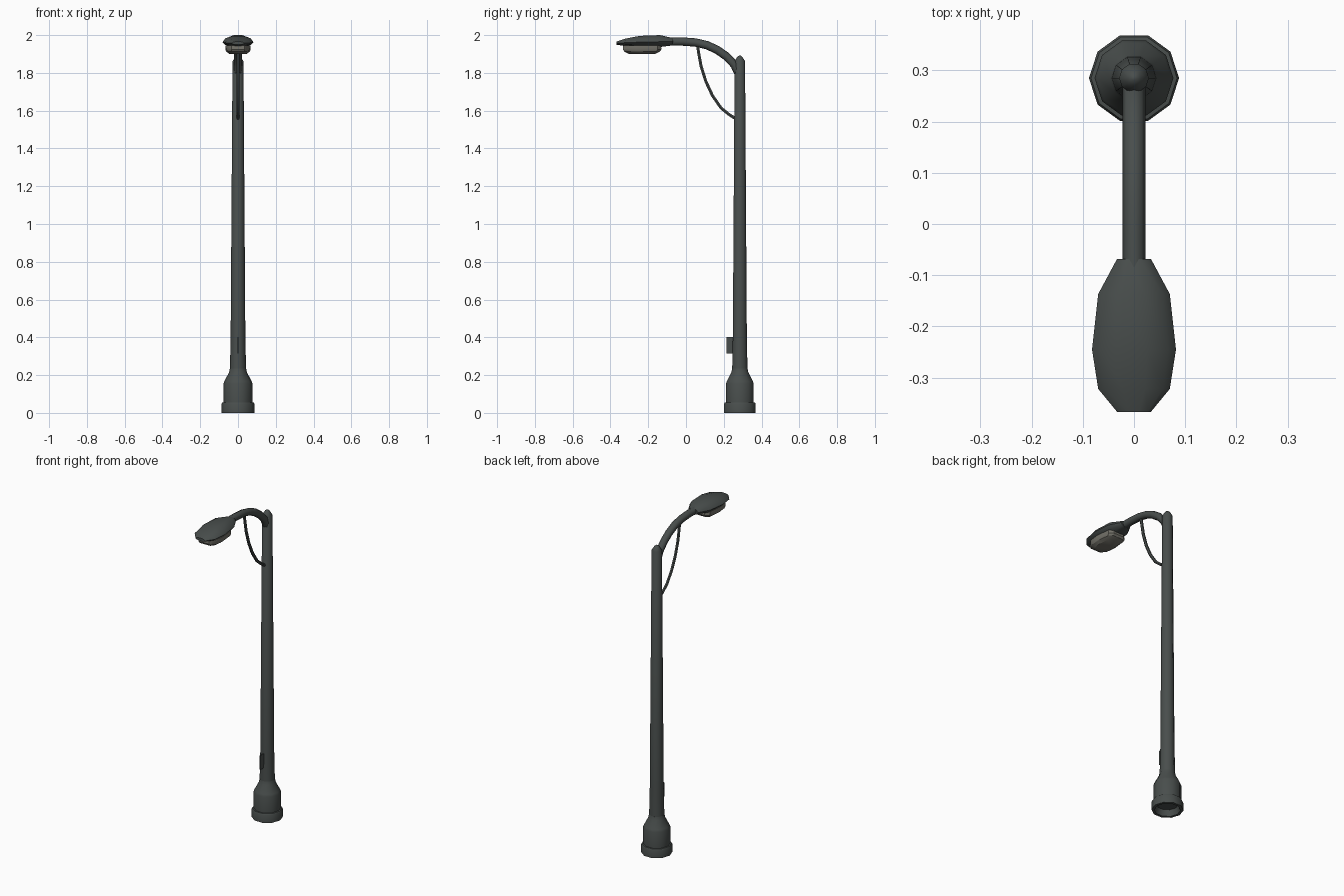
import bpy, bmesh, math
from mathutils import Vector

if "Cube" in bpy.data.objects:
    bpy.data.objects.remove(bpy.data.objects["Cube"])


def material(name, rgb):
    m = bpy.data.materials.new(name)
    m.diffuse_color = (*rgb, 1)
    m.use_nodes = True
    m.node_tree.nodes["Principled BSDF"].inputs["Base Color"].default_value = m.diffuse_color
    return m


METAL = material("dark grey metal", (0.066, 0.076, 0.073))
LENS = material("warm grey lens", (0.17, 0.165, 0.14))
PY = 0.285  # pole axis


def loft(name, rings, mat, cap_start=True, cap_end=True, angle=40):
    """Skin a list of equally sized point rings into one object."""
    bm = bmesh.new()
    vs = [[bm.verts.new(p) for p in r] for r in rings]
    n = len(rings[0])
    for a, b in zip(vs, vs[1:]):
        for i in range(n):
            j = (i + 1) % n
            bm.faces.new((a[i], a[j], b[j], b[i]))
    if cap_start:
        bm.faces.new(vs[0][::-1])
    if cap_end:
        bm.faces.new(vs[-1])
    bmesh.ops.recalc_face_normals(bm, faces=bm.faces)
    me = bpy.data.meshes.new(name)
    bm.to_mesh(me)
    bm.free()
    me.materials.append(mat)
    ob = bpy.data.objects.new(name, me)
    bpy.context.collection.objects.link(ob)
    bpy.ops.object.select_all(action='DESELECT')
    ob.select_set(True)
    bpy.context.view_layer.objects.active = ob
    bpy.ops.object.shade_smooth_by_angle(angle=math.radians(angle))
    return ob


def lathe(name, profile, n=10, **kw):
    rings = [[(r * math.cos(2 * math.pi * i / n), PY + r * math.sin(2 * math.pi * i / n), z)
              for i in range(n)] for r, z in profile]
    return loft(name, rings, METAL, **kw)


def tube(name, path, radius, n=8):
    """Round tube along a path of (y, z) points."""
    pts = [Vector((0, y, z)) for y, z in path]
    rings = []
    for k, p in enumerate(pts):
        t = (pts[min(k + 1, len(pts) - 1)] - pts[max(k - 1, 0)]).normalized()
        side = Vector((1, 0, 0))
        up = t.cross(side)
        rings.append([p + radius * (math.cos(2 * math.pi * i / n) * side
                                    + math.sin(2 * math.pi * i / n) * up) for i in range(n)])
    return loft(name, rings, METAL, angle=50)


def pod(name, sections, mat, n=10):
    """Flattened shell from (y, half width, bottom z, widest z, top z) sections."""
    rings = []
    for y, w, zb, zm, zt in sections:
        ring = []
        for i in range(n):
            a = 2 * math.pi * i / n
            c, s = math.cos(a), math.sin(a)
            h = zt - zm if s > 0 else zm - zb
            ring.append((w * c, y, zm + h * s / math.sin(math.radians(72))))
        rings.append(ring)
    return loft(name, rings, mat)


# Footing, hollow underneath
lathe("base", [(0.060, 0.035), (0.072, 0.0), (0.088, 0.0), (0.088, 0.047), (0.084, 0.055),
               (0.077, 0.056), (0.077, 0.155), (0.072, 0.168), (0.047, 0.215), (0.043, 0.235)])

# Tapered pole with a pointed cap
lathe("pole", [(0.043, 0.215), (0.039, 0.40), (0.029, 1.862), (0.014, 1.885), (0.004, 1.892)])

# Curved arm
tube("arm", [(0.275, 1.805), (0.255, 1.845), (0.215, 1.887), (0.165, 1.922), (0.11, 1.947),
             (0.05, 1.961), (-0.02, 1.966), (-0.095, 1.966)], 0.022)

# Sagging brace
tube("brace", [(0.06, 1.955), (0.067, 1.905), (0.08, 1.835), (0.105, 1.755), (0.14, 1.68),
               (0.185, 1.615), (0.225, 1.582), (0.265, 1.556)], 0.009, 6)

# Lamp housing and lens
pod("lamp_housing", [(-0.367, 0.033, 1.949, 1.957, 1.966), (-0.322, 0.070, 1.942, 1.960, 1.981),
                     (-0.245, 0.082, 1.938, 1.963, 1.996), (-0.137, 0.070, 1.937, 1.965, 2.000),
                     (-0.068, 0.033, 1.946, 1.965, 1.984)], METAL)
lens = [(-0.33, 0.03, 0.045), (-0.245, 0.067, 0.0), (-0.14, 0.058, 0.0)]
outline = [(0.035, -0.334), (0.060, -0.300), (0.067, -0.240), (0.058, -0.150), (0.035, -0.130)]
outline += [(-x, y) for x, y in reversed(outline)]
lens_rings = [[(x * s, -0.235 + (y + 0.235) * s, z) for x, y in outline]
              for s, z in ((0.98, 1.945), (1.0, 1.925), (0.93, 1.913), (0.68, 1.900))]
loft("lens", lens_rings, LENS, angle=30)

# Thin plate on the front of the pole
loft("plate", [[(x, y, z) for x, y in ((-0.003, 0.215), (0.003, 0.215), (0.003, 0.255), (-0.003, 0.255))]
               for z in (0.315, 0.402)], METAL)
